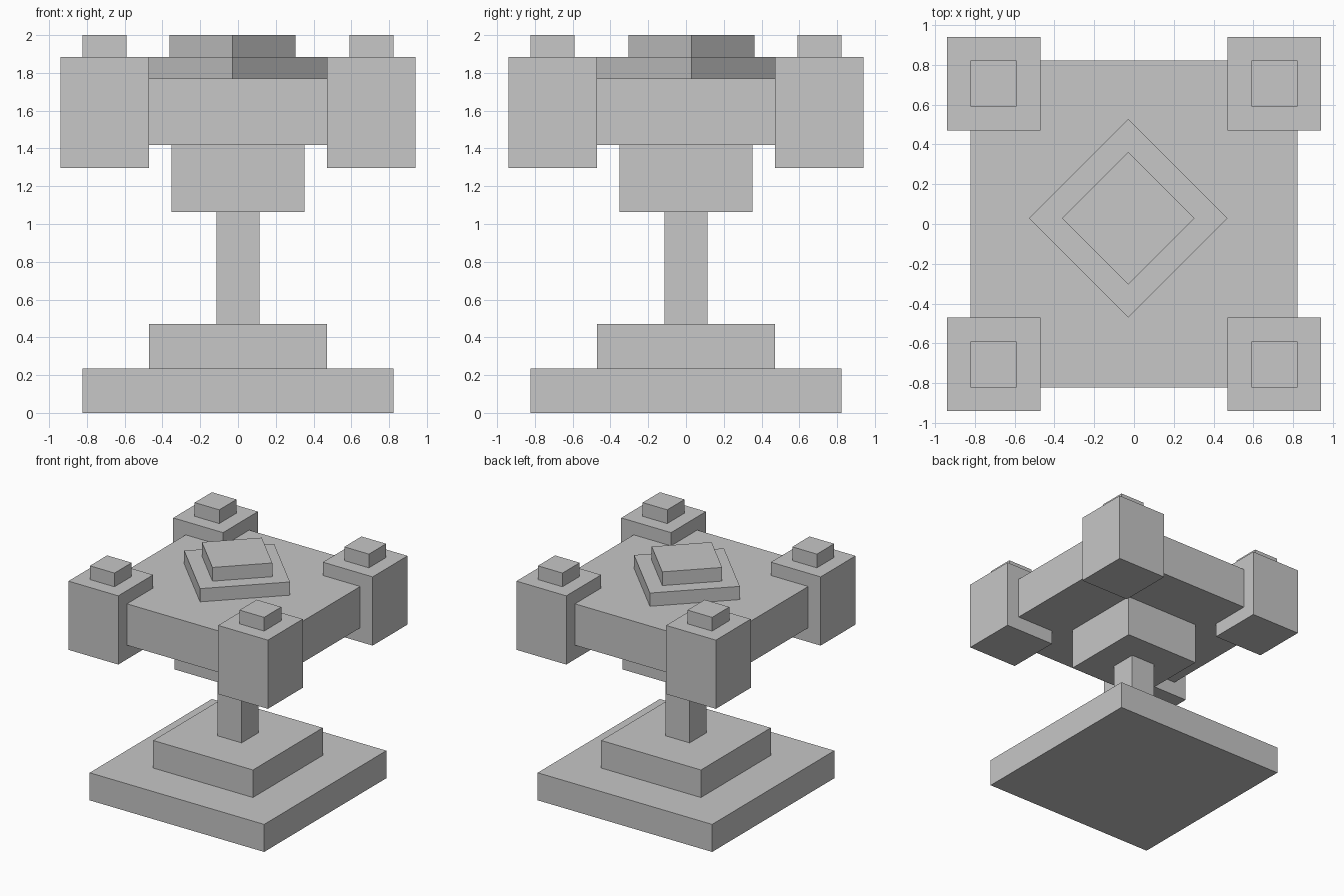
import bpy
import math
from mathutils import Matrix

cube = bpy.data.objects.get("Cube")
if cube:
    bpy.data.objects.remove(cube, do_unlink=True)

# Single stone colour
stone = bpy.data.materials.new("grey stone")
stone.use_nodes = True
colour = (0.57, 0.57, 0.57, 1)
stone.diffuse_color = colour
stone.node_tree.nodes["Principled BSDF"].inputs["Base Color"].default_value = colour


def block(name, width, bottom, top, x=0, y=0, turn=0):
    """Square block between two heights."""
    bpy.ops.mesh.primitive_cube_add(size=1)
    obj = bpy.context.object
    obj.name = name
    obj.data.transform(
        Matrix.Translation((x, y, (bottom + top) / 2))
        @ Matrix.Rotation(turn, 4, "Z")
        @ Matrix.Diagonal((width, width, top - bottom, 1))
    )
    obj.data.materials.append(stone)
    return obj


# Stepped base and column
block("base_slab", 1.647, 0, 0.235)
block("base_step", 0.941, 0.235, 0.47)
block("column", 0.23, 0.47, 1.063)

# Capital and table
block("capital", 0.706, 1.063, 1.417)
block("table_slab", 1.647, 1.417, 1.77)

# Corner blocks with small caps
for side, sx in (("right", -1), ("left", 1)):
    for end, sy in (("front", -1), ("back", 1)):
        x, y = sx * 0.706, sy * 0.706
        block(f"{end}_{side}_corner_block", 0.47, 1.297, 1.883, x, y)
        block(f"{end}_{side}_corner_cap", 0.232, 1.883, 2, x, y)

# Turned two-step centrepiece, slightly off centre
quarter = math.radians(45)
block("centre_lower_step", 0.706, 1.77, 1.883, -0.029, 0.029, quarter)
block("centre_upper_step", 0.47, 1.883, 2, -0.029, 0.029, quarter)
